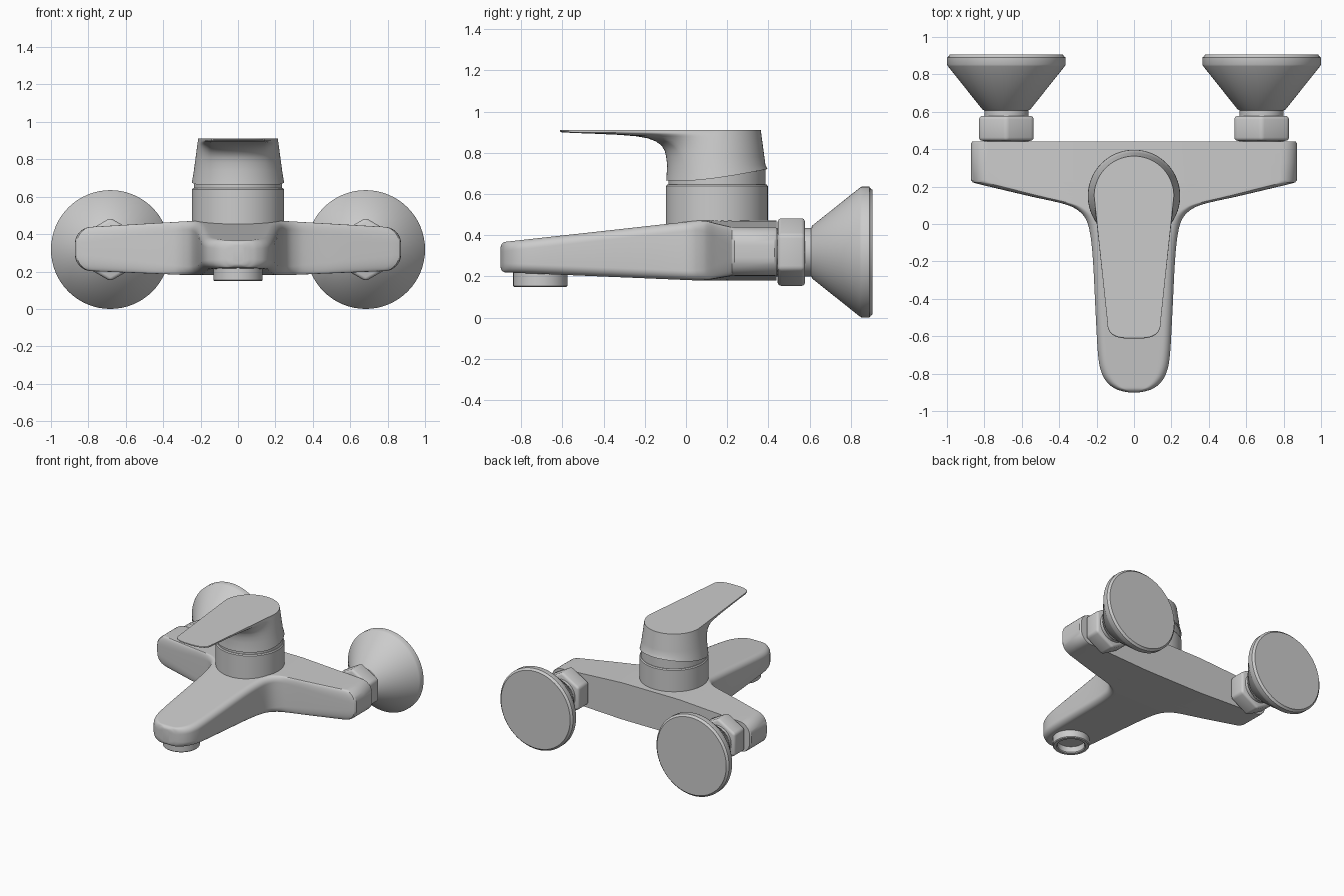
import bpy, bmesh
from math import sin, cos, pi, sqrt, radians
from mathutils import Vector, Matrix

if "Cube" in bpy.data.objects:
    bpy.data.objects.remove(bpy.data.objects["Cube"])


def loft(name, rings, bevel=0, matrix=None, angle=32):
    """Skin a stack of closed rings, cap both ends, smooth by angle."""
    bm = bmesh.new()
    vr = [[bm.verts.new(p) for p in ring] for ring in rings]
    n = len(rings[0])
    for a, b in zip(vr, vr[1:]):
        for i in range(n):
            j = (i + 1) % n
            bm.faces.new((a[i], a[j], b[j], b[i]))
    bm.faces.new(vr[0][::-1])
    bm.faces.new(vr[-1])
    bmesh.ops.recalc_face_normals(bm, faces=bm.faces[:])
    if bevel:
        bmesh.ops.bevel(bm, geom=bm.edges[:], offset=bevel, segments=3,
                        profile=0.5, affect='EDGES')
    if matrix:
        bm.transform(matrix)
    me = bpy.data.meshes.new(name)
    bm.to_mesh(me)
    bm.free()
    me.shade_smooth()
    me.set_sharp_from_angle(angle=radians(angle))
    ob = bpy.data.objects.new(name, me)
    bpy.context.collection.objects.link(ob)
    return ob


def lathe(name, profile, matrix, sides=64, **kw):
    """Turn (radius, height) pairs around local z."""
    rings = [[(r * sin(2 * pi * i / sides), r * cos(2 * pi * i / sides), z)
              for i in range(sides)] for r, z in profile]
    return loft(name, rings, matrix=matrix, **kw)


def spline(pts, steps=5):
    """Catmull-Rom curve through 2D points."""
    p = [Vector(q) for q in pts]
    p = [p[0] * 2 - p[1]] + p + [p[-1] * 2 - p[-2]]
    out = []
    for a, b, c, d in zip(p, p[1:], p[2:], p[3:]):
        for k in range(steps):
            t = k / steps
            out.append(0.5 * (2 * b + (c - a) * t + (2 * a - 5 * b + 4 * c - d) * t * t
                              + (3 * b - a - 3 * c + d) * t ** 3))
    return out + [p[-2]]


def clamp(t):
    return max(0.0, min(1.0, t))


# Body: T-shaped plan lofted front to back from rounded sections
def body_section(y, w, cols=24, arc=8):
    nose = 0.025 * (1 - sqrt(1 - (1 - clamp((y + 0.9) / 0.025)) ** 2))
    slope = clamp((0.05 - y) / 0.95)

    def top(x):
        return 0.47 - 0.105 * slope - 0.035 * clamp((abs(x) - 0.25) / 0.6) - nose

    def bottom(x):
        return 0.18 + 0.04 * slope + 0.025 * clamp((abs(x) - 0.25) / 0.6) + nose

    r = min(0.045 + 0.045 * clamp((w - 0.25) / 0.6), 0.6 * w)
    e = w - r
    xs = [-e + 2 * e * i / cols for i in range(cols + 1)]
    pts = [(x, bottom(x)) for x in xs]
    for i in range(1, arc):
        a = -pi / 2 + pi / 2 * i / arc
        pts.append((e + r * cos(a), bottom(e) + r + r * sin(a)))
    pts.append((w, bottom(e) + r))
    pts.append((w, top(e) - r))
    for i in range(1, arc):
        a = pi / 2 * i / arc
        pts.append((e + r * cos(a), top(e) - r + r * sin(a)))
    pts += [(x, top(x)) for x in xs[::-1]]
    for i in range(1, arc):
        a = pi / 2 + pi / 2 * i / arc
        pts.append((-e + r * cos(a), top(e) - r + r * sin(a)))
    pts.append((-w, top(e) - r))
    pts.append((-w, bottom(e) + r))
    for i in range(1, arc):
        a = pi + pi / 2 * i / arc
        pts.append((-e + r * cos(a), bottom(e) + r + r * sin(a)))
    return [(x, y, z) for x, z in pts]


plan = spline([(-0.9, 0.03), (-0.893, 0.065), (-0.878, 0.105), (-0.845, 0.145),
               (-0.79, 0.175), (-0.7, 0.192), (-0.5, 0.204), (-0.2, 0.219),
               (-0.05, 0.235), (0.03, 0.26), (0.08, 0.31), (0.11, 0.385),
               (0.147, 0.55), (0.187, 0.72), (0.217, 0.845)])
plan += [(0.223, 0.862), (0.235, 0.871), (0.33, 0.872), (0.43, 0.872), (0.44, 0.865)]
loft("mixer_body", [body_section(y, w) for y, w in plan])

# Outlet under the spout tip, with a recessed opening
lathe("spout_outlet", [(0.098, 0.2), (0.098, 0.155), (0.105, 0.148), (0.126, 0.148),
                       (0.132, 0.154), (0.132, 0.26)], Matrix.Translation((0, -0.707, 0)))

# Cartridge housing and the narrower collar below the handle
CY = 0.15
lathe("cartridge_housing", [(0.247, 0.4), (0.247, 0.638), (0.241, 0.646), (0.2, 0.646)],
      Matrix.Translation((0, CY, 0)), sides=96)
lathe("cartridge_collar", [(0.236, 0.63), (0.236, 0.735)],
      Matrix.Translation((0, CY, 0)), sides=96)


# Handle: circular sections that stretch forward into a flat lever
def handle_section(z, s, half=20):
    R = 0.246 - 0.033 * clamp((z - 0.665) / 0.245)
    side, corner = half // 2, half - half // 2
    lever = [(R + (0.142 - R) * i / side, CY + (-0.53 - CY) * i / side) for i in range(side)]
    for i in range(corner + 1):
        a = pi / 2 * i / corner
        lever.append((0.142 * cos(a) ** 0.65, -0.53 - 0.083 * sin(a) ** 0.8 if i else -0.53))
    lever[-1] = (0.0, -0.613)
    right = []
    for i, (lx, ly) in enumerate(lever):
        a = pi / 2 * i / half
        cx, cy = R * cos(a), CY - R * sin(a)
        right.append((cx + (lx - cx) * s, cy + (ly - cy) * s))
    pts = right + [(-x, y) for x, y in right[-2::-1]]
    n = 2 * half
    pts += [(-R * cos(pi * i / n), CY + R * sin(pi * i / n)) for i in range(1, n)]
    return [(x, y, z) for x, y in pts]


levels = [(0.74, 0.01), (0.78, 0.03), (0.81, 0.05), (0.835, 0.085), (0.855, 0.14),
          (0.87, 0.215), (0.88, 0.32), (0.887, 0.48), (0.892, 0.68), (0.896, 0.88),
          (0.899, 0.985), (0.906, 1.0), (0.91, 0.995)]
# lower rim climbs towards the back
rim = [(x, y, 0.665 + 0.055 * clamp((y - 0.02) / 0.37) ** 1.4)
       for x, y, z in handle_section(0.665, 0)]
loft("lever_handle", [rim] + [handle_section(z, s) for z, s in levels])

# Wall connections on both sides: hexagon nut and conical cover
for label, sx in (("left", -1), ("right", 1)):
    m = Matrix.Translation((sx * 0.6825, 0, 0.3175)) @ Matrix.Rotation(-pi / 2, 4, 'X')
    lathe(label + "_union_nut", [(0.169, 0.445), (0.169, 0.578)], m, sides=6,
          bevel=0.018, angle=35)
    lathe(label + "_wall_cover", [(0.118, 0.425), (0.118, 0.608), (0.128, 0.612),
                                  (0.312, 0.843), (0.3175, 0.853), (0.3175, 0.89),
                                  (0.308, 0.897), (0.303, 0.905)], m)
